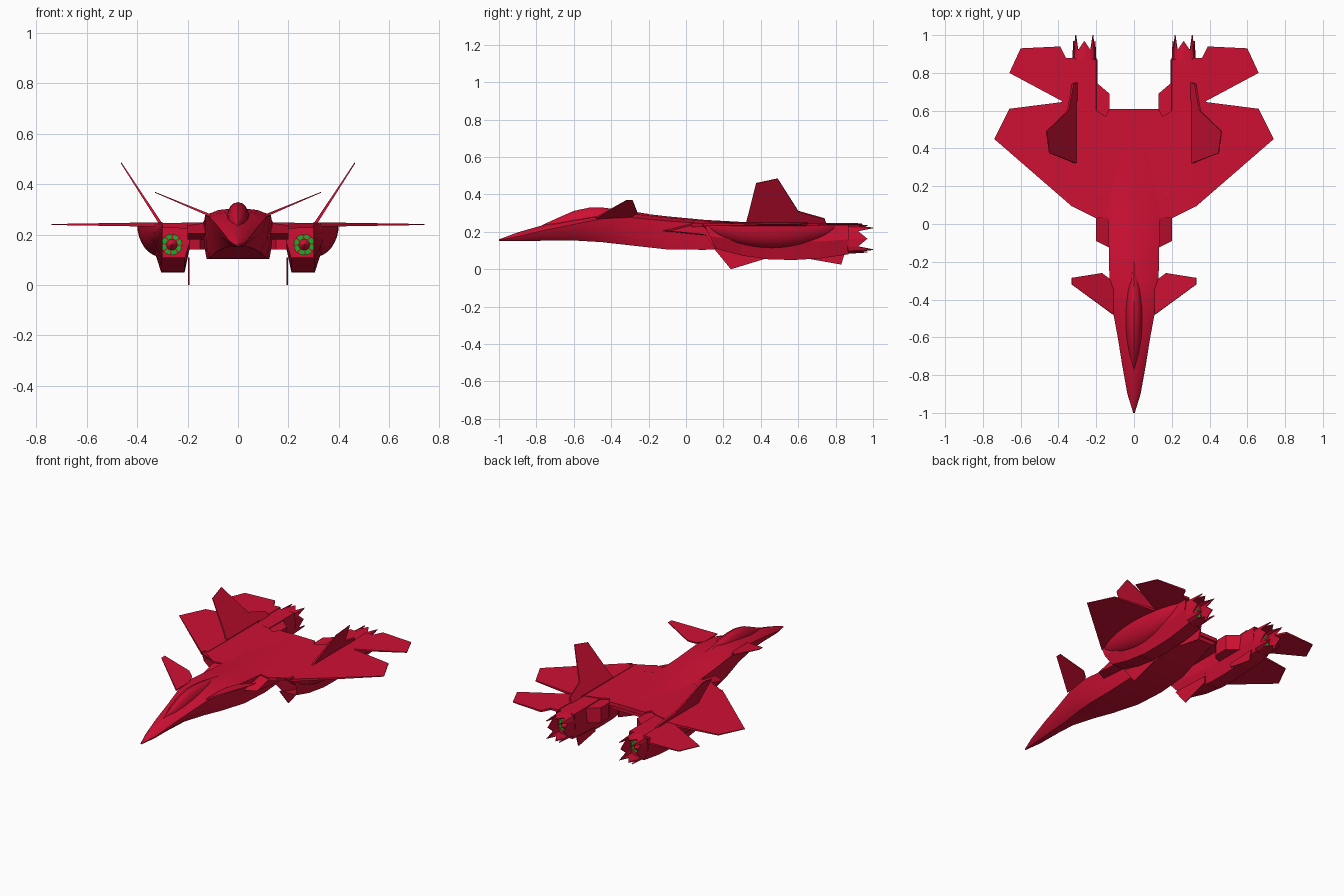
import bpy, bmesh
from math import sin, cos, pi, copysign
from mathutils import Vector

cube = bpy.data.objects.get("Cube")
if cube:
    bpy.data.objects.remove(cube, do_unlink=True)


def material(name, colour):
    mat = bpy.data.materials.new(name)
    mat.use_nodes = True
    mat.diffuse_color = (*colour, 1)
    mat.node_tree.nodes["Principled BSDF"].inputs["Base Color"].default_value = (*colour, 1)
    return mat


RED = material("crimson paint", (.62, .005, .033))
GREEN = material("turbine green", (.01, .42, .02))


def finish(name, verts, faces, mirror=True, smooth=False):
    """Make a mesh object, optionally mirrored across the centre line."""
    mesh = bpy.data.meshes.new(name)
    mesh.from_pydata([tuple(v) for v in verts], [], faces)
    bm = bmesh.new()
    bm.from_mesh(mesh)
    bmesh.ops.recalc_face_normals(bm, faces=bm.faces)
    bm.to_mesh(mesh)
    bm.free()
    mesh.materials.append(RED)
    obj = bpy.data.objects.new(name, mesh)
    bpy.context.collection.objects.link(obj)
    if smooth:
        bpy.ops.object.select_all(action="DESELECT")
        obj.select_set(True)
        bpy.context.view_layer.objects.active = obj
        bpy.ops.object.shade_smooth_by_angle(angle=pi / 6)
    if mirror:
        obj.modifiers.new("Mirror", "MIRROR").use_axis[0] = True
    return obj


def loft(name, rings, caps=True, **options):
    """Skin a list of equal closed rings."""
    n = len(rings[0])
    verts = [p for ring in rings for p in ring]
    faces = []
    for r in range(len(rings) - 1):
        for i in range(n):
            j = (i + 1) % n
            faces.append((r * n + i, r * n + j, r * n + n + j, r * n + n + i))
    if caps:
        faces.append(tuple(range(n)))
        faces.append(tuple(range(len(verts) - n, len(verts))))
    return finish(name, verts, faces, **options)


def plate(name, points, normal, root, tip):
    """Thin panel whose thickness tapers outward from root to tip."""
    points = [Vector(p) for p in points]
    normal = Vector(normal).normalized()
    low, high = min(p.x for p in points), max(p.x for p in points)
    span = max(high - low, .001)
    offsets = [normal * (root + (tip - root) * (p.x - low) / span) / 2 for p in points]
    return loft(name, [[p + o for p, o in zip(points, offsets)],
                       [p - o for p, o in zip(points, offsets)]])


def flat(outline, z):
    return [(x, y, z) for x, y in outline]


# Fuselage: station, chine width, keel width, keel, chine and spine heights
stations = [
    (-1, .004, .002, .152, .156, .16),
    (-.9, .035, .012, .15, .175, .197),
    (-.75, .062, .02, .153, .21, .24),
    (-.6, .086, .03, .154, .24, .268),
    (-.45, .114, .06, .145, .27, .292),
    (-.3, .13, .09, .128, .277, .306),
    (-.1, .134, .115, .106, .258, .283),
    (.1, .14, .125, .104, .245, .264),
    (.3, .14, .12, .115, .24, .253),
    (.6, .13, .1, .2, .23, .248),
]
rings = []
for y, w, b, keel, chine, spine in stations:
    half = [(b, keel), (.35 * b + .65 * w, .6 * keel + .4 * chine),
            (w, chine), (.6 * w, chine + .7 * (spine - chine))]
    section = [(0, keel)] + half + [(0, spine)] + [(-x, z) for x, z in reversed(half)]
    rings.append([(x, y, z) for x, z in section])
loft("fuselage", rings, mirror=False, smooth=True)

# Canopy bubble
rings = []
for y, w, base, top in [(-.77, .003, .225, .236), (-.68, .028, .23, .277),
                        (-.6, .042, .24, .312), (-.52, .046, .25, .329),
                        (-.44, .046, .26, .329), (-.35, .038, .27, .318),
                        (-.2, .01, .275, .296)]:
    rings.append([(w * cos(a * pi / 8), y, base + (top - base) * sin(a * pi / 8))
                  for a in range(9)])
loft("canopy", rings, mirror=False, smooth=True)

# Flying surfaces
deck = [(0, .05), (.2, .03), (.33, .12), (.33, .63), (.2, .6), (.15, .57), (.13, .61), (0, .61)]
plate("centre_deck", flat(deck, .236), (0, 0, 1), .026, .02)
wing = [(.3, .12), (.325, .12), (.325, .09), (.74, .45), (.66, .61), (.385, .645), (.3, .65)]
plate("wing", flat(wing, .24), (0, 0, 1), .018, .004)
tail = [(.31, .62), (.38, .65), (.66, .8), (.6, .93), (.39, .94), (.36, .88), (.31, .88)]
plate("tailplane", flat(tail, .24), (0, 0, 1), .014, .004)
canard = [(.11, -.48), (.33, -.32), (.33, -.285), (.17, -.26), (.13, -.29), (.11, -.35)]
plate("canard", [(x, y, .282 + .42 * (x - .125)) for x, y in canard], (-.42, 0, 1), .01, .003)
fin = [(.32, .24), (.375, .46), (.49, .485), (.6, .31), (.74, .27), (.75, .24)]
plate("vertical_fin", [(.305 + .65 * (z - .24), y, z) for y, z in fin], (1, 0, -.65), .012, .004)

# Ventral fins on the inner edge of each nacelle
for name, outline in [("front_ventral_fin", [(.15, .11), (.24, 0), (.42, .055), (.42, .1)]),
                      ("rear_ventral_fin", [(.66, .08), (.66, .055), (.83, .025), (.85, .09)])]:
    plate(name, [(.196, y, z) for y, z in outline], (1, 0, 0), .006, .006)

# Intake strakes beside the fuselage
side = [(-.12, .205), (.03, .243), (.12, .248), (.12, .18)]
loft("intake_strake", [[(.12, y - .01, z) for y, z in side],
                       [(.2, y + .03, z) for y, z in side]])


# Engine nacelles: open hexagonal ducts with a raked intake lip
def duct(y, keel, rake=0):
    mid = (keel + .24) / 2
    return [(.2, y, .243), (.33, y + .5 * rake, .243), (.335, y + .75 * rake, mid),
            (.305, y + rake, keel), (.212, y + rake, keel), (.192, y + .6 * rake, mid)]


ducts = [duct(.03, .11, .13), duct(.28, .073, .02), duct(.45, .052),
         duct(.58, .05), duct(.72, .058), duct(.87, .08)]
loft("engine_nacelle", ducts, caps=False)
finish("engine_bulkhead", duct(.42, .055), [tuple(range(6))])
finish("exhaust_bulkhead", duct(.86, .08), [tuple(range(6))])

# Curved fairing under each wing
rings = []
for k in range(17):
    t = k / 16
    s = max(sin(pi * t), .0001) ** .65
    y = .08 + .76 * t
    arc = [(.3 + .1 * s * cos(a * pi / 16), y, .24 - .13 * s * sin(a * pi / 16)) for a in range(9)]
    rings.append([(.3, y, .24)] + arc)
loft("wing_fairing", rings, smooth=True)

# Hinge blocks on the inner side of each nacelle
hinge = [(.21, .55), (.15, .57), (.13, .61), (.13, .69), (.2, .75), (.21, .75)]
loft("hinge_block", [flat(hinge, .14), flat(hinge, .238)])


# Exhaust nozzles with toothed petals
def nozzle_ring(scale, teeth):
    ring = []
    for i in range(16):
        c, s = cos(i * pi / 8), sin(i * pi / 8)
        y = (.97, .92, 1, .92)[i % 4] if teeth else .865
        ring.append((.263 + scale * .064 * copysign(abs(c) ** .6, c), y,
                     .163 + scale * .08 * copysign(abs(s) ** .6, s)))
    return ring


nozzle = loft("exhaust_nozzle", [nozzle_ring(1, False), nozzle_ring(.92, True)], caps=False)
nozzle.modifiers.new("Thickness", "SOLIDIFY").thickness = .006


# Turbine discs: alternating coloured blades round a pointed hub
def turbine(name, y, direction):
    n = 32
    verts = [(.263, y + .03 * direction, .16)]
    for radius in (.022, .042):
        verts += [(.263 + radius * cos(i * 2 * pi / n), y, .16 + radius * sin(i * 2 * pi / n))
                  for i in range(n)]
    faces = []
    for i in range(n):
        j = (i + 1) % n
        faces += [(0, 1 + i, 1 + j), (1 + i, 1 + j, 1 + n + j, 1 + n + i)]
    obj = finish(name, verts, faces)
    obj.data.materials.append(GREEN)
    for poly in obj.data.polygons:
        poly.material_index = int(len(poly.vertices) == 4 and poly.index % 8 != 1)


turbine("intake_turbine", .4, -1)
turbine("exhaust_turbine", .88, 1)
